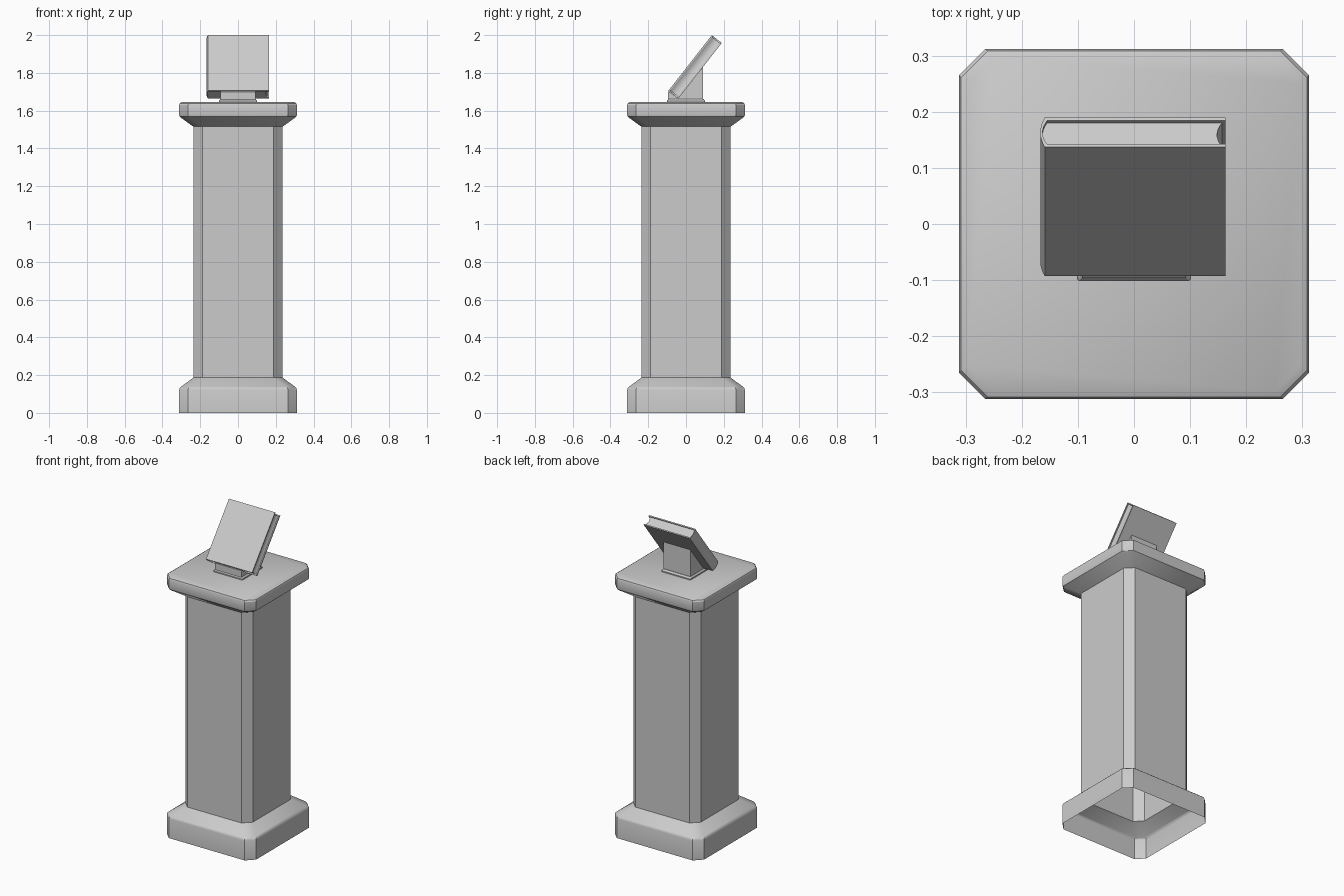
import bpy, bmesh
from mathutils import Vector

if "Cube" in bpy.data.objects:
    bpy.data.objects.remove(bpy.data.objects["Cube"])


def finish(name, bm, angle=0.5):
    bmesh.ops.recalc_face_normals(bm, faces=bm.faces)
    mesh = bpy.data.meshes.new(name)
    bm.to_mesh(mesh)
    bm.free()
    ob = bpy.data.objects.new(name, mesh)
    bpy.context.collection.objects.link(ob)
    bpy.ops.object.select_all(action='DESELECT')
    ob.select_set(True)
    bpy.context.view_layer.objects.active = ob
    bpy.ops.object.shade_smooth_by_angle(angle=angle)
    return ob


def loft(name, rings, corner, cap_top=False):
    """Stack of squares with cut corners; rings are (half width, z)."""
    bm = bmesh.new()
    loops = []
    for h, z in rings:
        a = h - corner
        pts = [(h, -a), (h, a), (a, h), (-a, h), (-h, a), (-h, -a), (-a, -h), (a, -h)]
        loops.append([bm.verts.new((x, y, z)) for x, y in pts])
    for lo, hi in zip(loops, loops[1:]):
        for i in range(8):
            j = (i + 1) % 8
            bm.faces.new((lo[i], lo[j], hi[j], hi[i]))
    if cap_top:
        bm.faces.new(loops[-1])
    return finish(name, bm)


def prism(name, profile, place, start, end):
    """Extrude a 2D profile; place(p, q, s) gives the 3D point."""
    bm = bmesh.new()
    a = [bm.verts.new(place(p, q, start)) for p, q in profile]
    b = [bm.verts.new(place(p, q, end)) for p, q in profile]
    bm.faces.new(a)
    bm.faces.new(b[::-1])
    n = len(a)
    for i in range(n):
        j = (i + 1) % n
        bm.faces.new((a[i], b[i], b[j], a[j]))
    return finish(name, bm)


# Pedestal: open hollow base, chamfered shaft, overhanging cap
C = 0.047
loft("pedestal_base", [(0.312, 0), (0.312, 0.122), (0.309, 0.131), (0.301, 0.139),
                       (0.236, 0.187)], C)
loft("pedestal_shaft", [(0.236, 0.187), (0.236, 1.515)], C)
loft("pedestal_cap", [(0.236, 1.515), (0.301, 1.562), (0.309, 1.569), (0.312, 1.578),
                      (0.312, 1.630), (0.308, 1.639), (0.298, 1.645)], C, True)

# Stand: flared foot and notched wedge that cradles the book
loft("stand_foot", [(0.101, 1.643), (0.101, 1.652), (0.093, 1.662)], 0.003, True)
prism("stand_wedge", [(-0.096, 1.655), (0.090, 1.655), (0.090, 1.831), (-0.040, 1.665),
                      (-0.093, 1.703), (-0.096, 1.700)],
      lambda y, z, x: (x, y, z), -0.093, 0.093)

# Book frame: width along x, q through the thickness, s up the tilted length
origin = Vector((0, -0.093, 1.706))
up = Vector((0, 0.230, 0.294)).normalized()
through = Vector((0, up.z, -up.y))
T, LENGTH, T_COVER = 0.067, 0.373, 0.007


def book(p, q, s):
    return origin + Vector((p, 0, 0)) + through * q + up * s


def arc(x, bulge, q0, q1, n=8):
    """Shallow curved edge bulging toward -x, from q0 to q1."""
    return [(x - bulge * (1 - (2 * i / n - 1) ** 2), q0 + (q1 - q0) * i / n)
            for i in range(n + 1)]


# Cover: two boards joined by a rounded spine
cover = ([(0.163, 0)] + arc(-0.159, 0.008, 0, T) + [(0.163, T), (0.163, T - T_COVER)]
         + arc(-0.155, 0.008, T - T_COVER, T_COVER) + [(0.163, T_COVER)])
prism("book_cover", cover, book, 0, LENGTH)

# Pages: rounded at the spine, hollowed at the fore edge
lo, hi = T_COVER - 0.001, T - T_COVER + 0.001
prism("book_pages", arc(-0.156, 0.008, lo, hi) + arc(0.157, 0.009, hi, lo),
      book, 0.007, LENGTH - 0.007)
